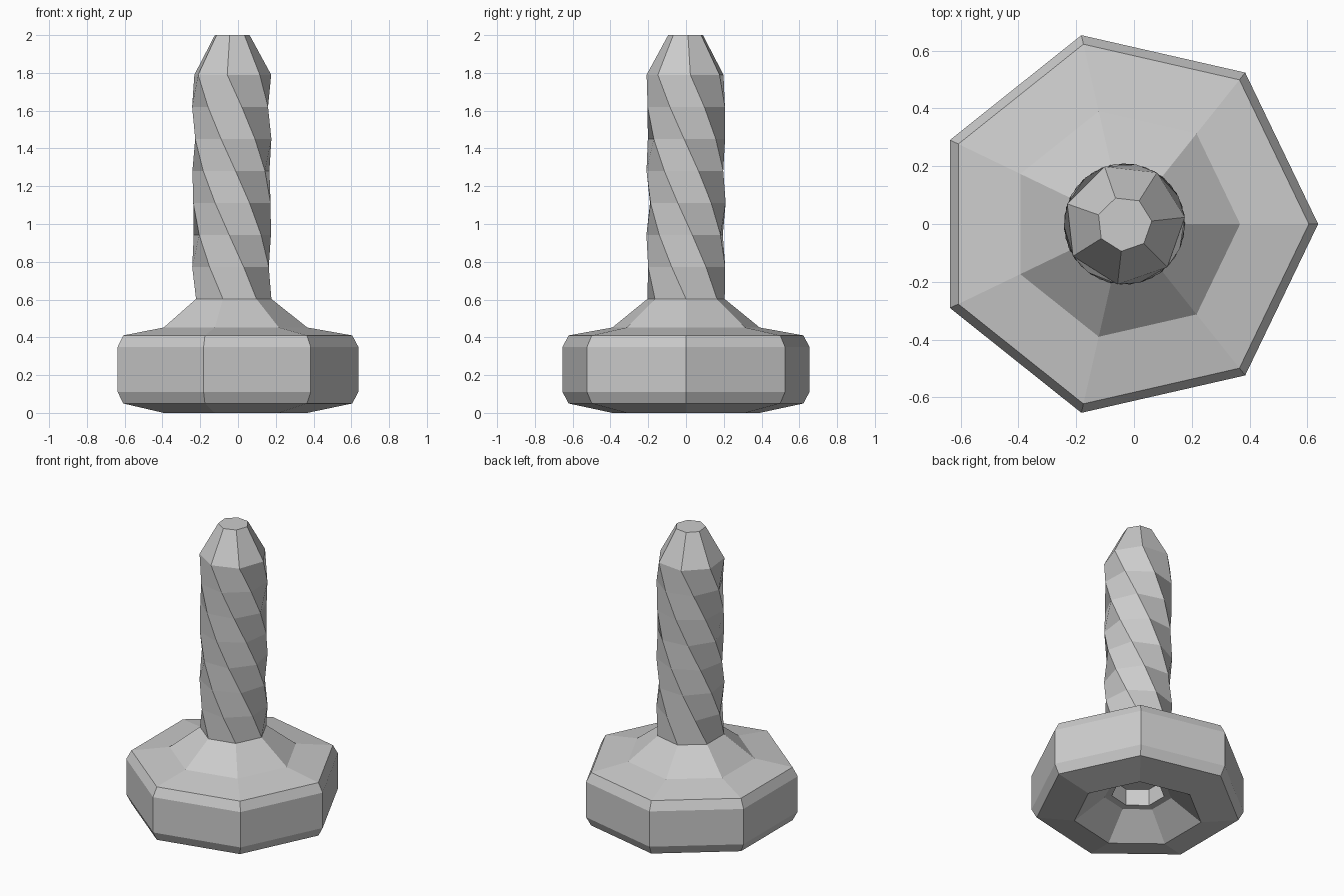
import bpy, bmesh
from math import cos, sin, pi, radians

if "Cube" in bpy.data.objects:
    bpy.data.objects.remove(bpy.data.objects["Cube"])

SIDES = 7
CENTRE_X = -0.033      # the odd-sided outline is centred by its bounds


def lathe(name, rings, cap_start=False, cap_end=False):
    """Skin seven-sided rings given as (radius, z, turn in degrees)."""
    bm = bmesh.new()
    loops = []
    for r, z, turn in rings:
        angles = [radians(turn) + 2 * pi * i / SIDES for i in range(SIDES)]
        loops.append([bm.verts.new((CENTRE_X + r * cos(a), r * sin(a), z)) for a in angles])
    for low, high in zip(loops, loops[1:]):
        for i in range(SIDES):
            j = (i + 1) % SIDES
            bm.faces.new((low[i], low[j], high[j], high[i]))
    if cap_start:
        bm.faces.new(loops[0][::-1])
    if cap_end:
        bm.faces.new(loops[-1])
    mesh = bpy.data.meshes.new(name)
    bm.to_mesh(mesh)
    bm.free()
    obj = bpy.data.objects.new(name, mesh)
    bpy.context.collection.objects.link(obj)
    return obj


# Base: recessed underside, bevelled rim, raised collar
base_profile = [(0.16, 0.26), (0.165, 0.15), (0.21, 0.145), (0.40, 0.0),
                (0.638, 0.05), (0.67, 0.11), (0.67, 0.35), (0.638, 0.41),
                (0.40, 0.452), (0.21, 0.603)]
lathe("heptagonal_base", [(r, z, 0) for r, z in base_profile], cap_start=True)

# Twisted shaft with a tapered, flat-topped tip
STEPS, TWIST = 7, -148
shaft = [(0.21, 0.603 + (1.79 - 0.603) * k / STEPS, TWIST * k / STEPS)
         for k in range(STEPS + 1)]
shaft.append((0.095, 2.0, TWIST))
lathe("twisted_shaft", shaft, cap_end=True)
